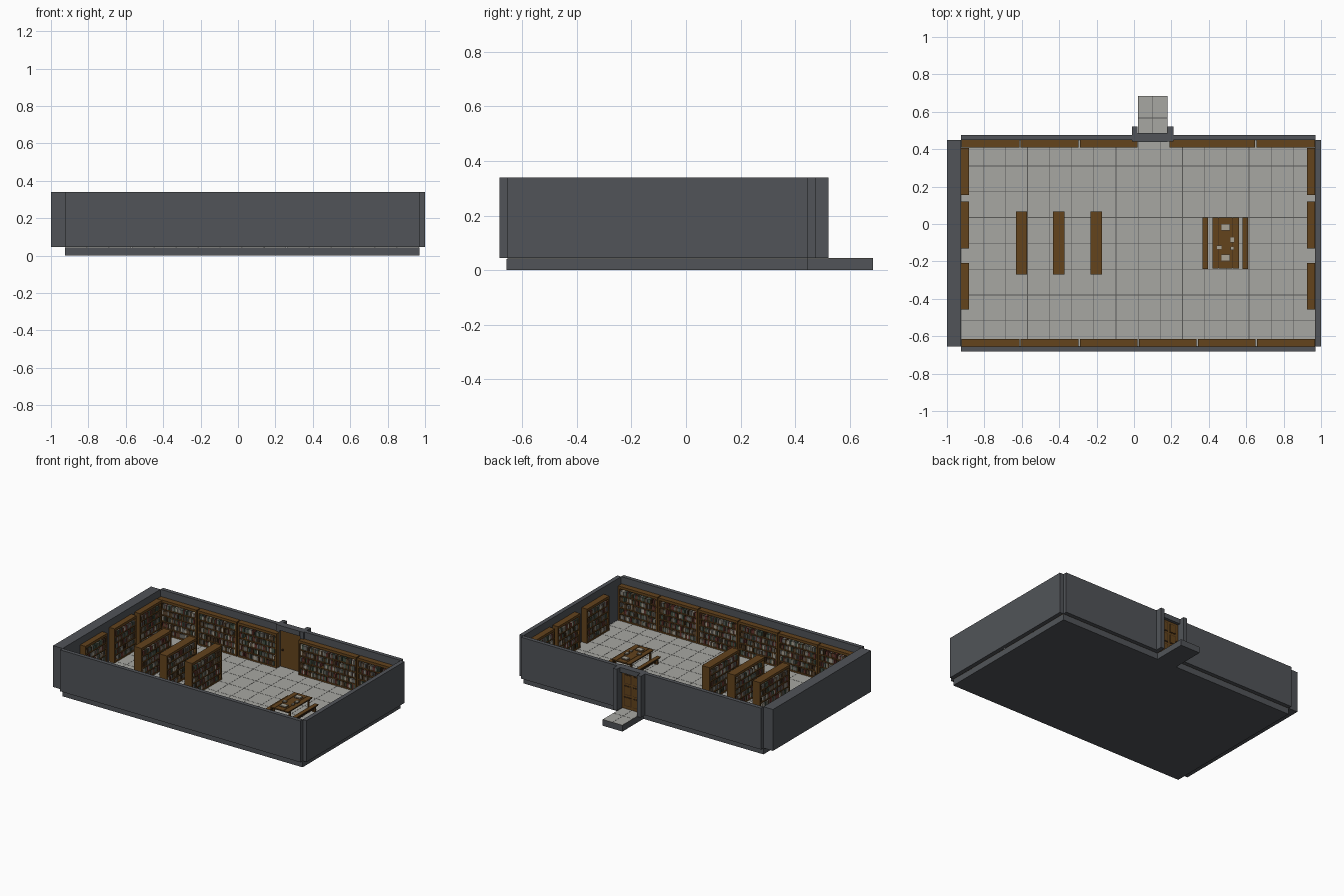
import bpy, bmesh, math, random
from mathutils import Matrix

if "Cube" in bpy.data.objects:
    bpy.data.objects.remove(bpy.data.objects["Cube"])

random.seed(4)
PALETTE = {
    "slate": (0.082, 0.088, 0.098), "tile": (0.39, 0.39, 0.365), "grout": (0.10, 0.10, 0.095),
    "wood": (0.125, 0.056, 0.012), "dark_wood": (0.05, 0.025, 0.009),
    "book_red": (0.13, 0.035, 0.026), "book_grey": (0.16, 0.155, 0.14),
    "book_brown": (0.10, 0.06, 0.03), "book_cream": (0.40, 0.37, 0.30),
    "book_green": (0.06, 0.085, 0.06),
}
NAMES = list(PALETTE)
MATS = []
for n, c in PALETTE.items():
    m = bpy.data.materials.new(n)
    m.diffuse_color = (*c, 1)
    m.use_nodes = True
    m.node_tree.nodes["Principled BSDF"].inputs["Base Color"].default_value = m.diffuse_color
    MATS.append(m)
FLOOR = 0.045
TOP = 0.34


def box(bm, x0, x1, y0, y1, z0, z1, mat):
    """Add one axis-aligned box of the named colour."""
    mx = (Matrix.Translation(((x0 + x1) / 2, (y0 + y1) / 2, (z0 + z1) / 2))
          @ Matrix.Diagonal((x1 - x0, y1 - y0, z1 - z0, 1)))
    verts = bmesh.ops.create_cube(bm, size=1, matrix=mx)["verts"]
    for f in {f for v in verts for f in v.link_faces}:
        f.material_index = NAMES.index(mat)


def finish(bm, name, loc=(0, 0, 0), angle=0):
    me = bpy.data.meshes.new(name)
    bm.to_mesh(me)
    bm.free()
    for m in MATS:
        me.materials.append(m)
    ob = bpy.data.objects.new(name, me)
    ob.location = loc
    ob.rotation_euler.z = angle
    bpy.context.collection.objects.link(ob)
    return ob


def part(name, *boxes):
    bm = bmesh.new()
    for b in boxes:
        box(bm, *b)
    return finish(bm, name)


# foundation and entrance step
part("foundation", (-0.925, 0.97, -0.658, 0.448, 0, FLOOR - 0.004, "slate"))
part("step", (0.022, 0.178, 0.448, 0.685, 0, FLOOR - 0.004, "slate"))


def tiling(name, x0, x1, y0, y1, nx, ny):
    """Grout sheet with raised tiles."""
    bm = bmesh.new()
    box(bm, x0, x1, y0, y1, FLOOR - 0.004, FLOOR - 0.0008, "grout")
    w, d, g = (x1 - x0) / nx, (y1 - y0) / ny, 0.0018
    for i in range(nx):
        for j in range(ny):
            box(bm, x0 + i * w + g, x0 + (i + 1) * w - g, y0 + j * d + g,
                y0 + (j + 1) * d - g, FLOOR - 0.0008, FLOOR, "tile")
    finish(bm, name)


tiling("floor_tiles", -0.925, 0.97, -0.655, 0.448, 16, 8)
tiling("step_tiles", 0.022, 0.178, 0.448, 0.685, 2, 2)

# walls with a doorway in the back
part("left_wall", (-1.0, -0.925, -0.655, 0.448, FLOOR, TOP, "slate"))
part("right_wall", (0.97, 1.0, -0.655, 0.448, FLOOR, TOP, "slate"))
part("front_wall", (-0.925, 0.97, -0.683, -0.655, FLOOR, TOP, "slate"))
part("back_wall", (-0.925, 0.0, 0.448, 0.476, FLOOR, TOP, "slate"),
     (0.2, 0.97, 0.448, 0.476, FLOOR, TOP, "slate"))
part("door_posts", *[(x, x + 0.03, 0.44, 0.522, FLOOR, TOP, "slate") for x in (-0.01, 0.18)])
part("door_lintel", (0.02, 0.18, 0.438, 0.486, 0.305, TOP, "slate"))

# panelled door with a handle on each side
door = [(0.02, 0.18, 0.45, 0.465, FLOOR, 0.305, "wood")]
for i in range(2):
    for j in range(3):
        x, z = 0.037 + i * 0.068, FLOOR + 0.02 + j * 0.08
        door.append((x, x + 0.056, 0.465, 0.467, z, z + 0.066, "dark_wood"))
        door.append((x + 0.005, x + 0.051, 0.467, 0.469, z + 0.005, z + 0.061, "wood"))
for y in (0.442, 0.468):
    door.append((0.035, 0.043, y, y + 0.008, 0.16, 0.172, "dark_wood"))
part("door", *door)

BOOKS = ["book_red", "book_grey", "book_brown", "book_cream", "book_green", "dark_wood"]


def bookcase(name, cx, cy, length, depth, angle, sides=1, top=0.29):
    """Bookcase centred at cx, cy; its open face looks along local -y."""
    bm = bmesh.new()
    h, d, rows, t = length / 2, depth / 2, 5, 0.011
    z0, z1 = FLOOR, top - 0.018
    back = 0 if sides == 2 else d - 0.003
    # back panel, uprights and crown
    box(bm, -h + t, h - t, back - 0.003, back + 0.003, z0, z1, "dark_wood")
    for s in (-1, 1):
        x = s * (h - t / 2)
        box(bm, x - t / 2, x + t / 2, -d, d, z0, z1, "wood")
    box(bm, -h, h, -d, d, z1, top, "wood")
    pitch = (z1 - z0 - 0.01) / rows
    for r in range(rows):
        z = z0 + 0.01 + r * pitch
        low = z0 if r == 0 else z - 0.008
        box(bm, -h + t, h - t, -d + 0.001, d - 0.001, low, z, "wood")
        # row of books for every open side
        for s in (-1, 1)[:sides]:
            x = -h + t + 0.001
            while x < h - t - 0.008:
                w = random.uniform(0.007, 0.014)
                x1 = min(x + w, h - t - 0.001)
                tall = (pitch - 0.008) * random.uniform(0.66, 0.92)
                front = d - random.uniform(0.003, 0.008)
                ya, yb = sorted((s * front, back + s * 0.003))
                if random.random() > 0.06:
                    mat = random.choices(BOOKS, (3, 5, 4, 3, 4, 2))[0]
                    box(bm, x, x1 - 0.0008, ya, yb, z, z + tall, mat)
                x = x1
    finish(bm, name, (cx, cy, 0), angle)


# bookcases along the front and back walls
for i in range(6):
    bookcase(f"front_bookcase_{i}", -0.925 + 0.3158 * (i + 0.5), -0.635, 0.309, 0.04, math.pi)
for i, (a, b) in enumerate([(-0.923, -0.613), (-0.606, -0.297), (-0.29, 0.018),
                            (0.19, 0.647), (0.655, 0.968)]):
    bookcase(f"back_bookcase_{i}", (a + b) / 2, 0.428, b - a, 0.04, 0)

# bookcases along the side walls
for i, y in enumerate((-0.333, -0.005, 0.28)):
    bookcase(f"left_bookcase_{i}", -0.904, y, 0.25, 0.042, math.pi / 2)
    bookcase(f"right_bookcase_{i}", 0.947, y, 0.25, 0.044, -math.pi / 2)

# free-standing double-sided bookcases
for i, x in enumerate((-0.602, -0.402, -0.202)):
    bookcase(f"middle_bookcase_{i}", x, -0.102, 0.337, 0.06, math.pi / 2, 2, 0.287)


def trestle(name, x0, x1, y0, y1, top, planks):
    """Plank-topped table or bench on four legs with a stretcher."""
    bm = bmesh.new()
    box(bm, x0 + 0.002, x1 - 0.002, y0 + 0.002, y1 - 0.002, top - 0.01, top - 0.003, "dark_wood")
    a = x0
    for w in planks:
        b = a + w * (x1 - x0)
        box(bm, a, b - (0.003 if b < x1 - 0.001 else 0), y0, y1, top - 0.003, top, "wood")
        a = b
    t = 0.012
    for y in (y0 + 0.025, y1 - 0.025 - t):
        box(bm, x0 + 0.002, x1 - 0.002, y, y + t, top - 0.018, top - 0.01, "dark_wood")
        for x in (x0 + 0.002, x1 - t - 0.002):
            box(bm, x, x + t - 0.001, y, y + t, FLOOR, top - 0.018, "wood")
    xm = (x0 + x1) / 2
    box(bm, xm - 0.004, xm + 0.004, y0 + 0.03, y1 - 0.03, top - 0.026, top - 0.018, "dark_wood")
    finish(bm, name)


# reading table and benches
TABLE = 0.125
trestle("reading_table", 0.42, 0.562, -0.237, 0.035, TABLE, (0.25, 0.5, 0.25))
trestle("left_bench", 0.367, 0.396, -0.24, 0.036, 0.088, (1,))
trestle("right_bench", 0.581, 0.61, -0.24, 0.036, 0.088, (1,))

# books lying on the table
for i, (x, y, w, d) in enumerate([(0.49, -0.018, 0.048, 0.036), (0.49, -0.18, 0.048, 0.036),
                                  (0.456, -0.125, 0.028, 0.022), (0.525, -0.085, 0.024, 0.03),
                                  (0.525, -0.13, 0.02, 0.02)]):
    part(f"table_book_{i}",
         (x - w / 2, x + w / 2, y - d / 2, y + d / 2, TABLE, TABLE + 0.004, "book_brown"),
         (x - w / 2 + 0.002, x + w / 2 - 0.002, y - d / 2 + 0.002, y + d / 2 - 0.002,
          TABLE + 0.004, TABLE + 0.009, "book_cream"))
